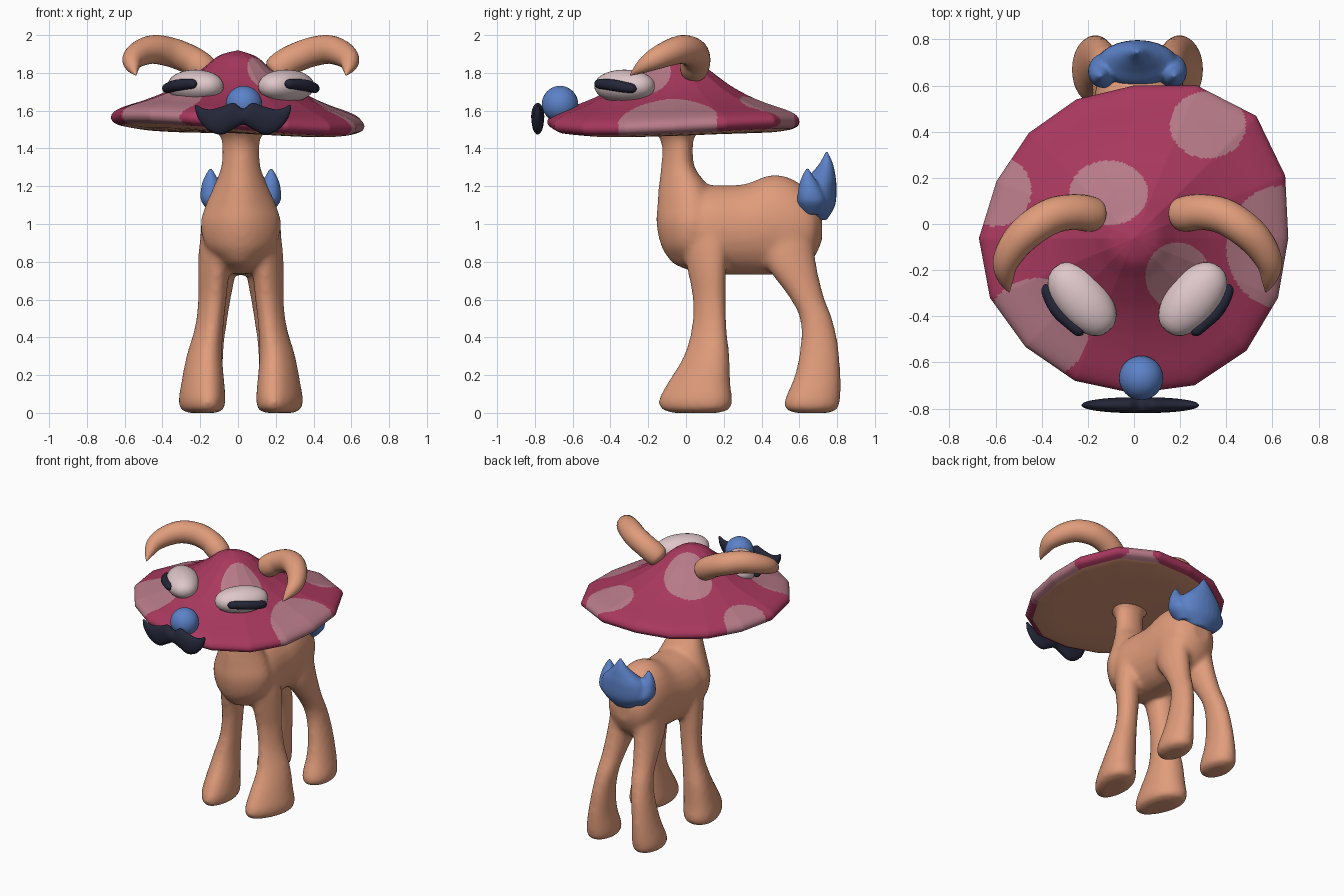
import bpy, bmesh, math
from mathutils import Vector, Matrix

old = bpy.data.objects.get("Cube")
if old:
    bpy.data.objects.remove(old, do_unlink=True)

AXIS = 0.015  # x of the animal's mirror plane


def material(name, *rgb):
    lin = [((c / 255 + 0.055) / 1.055) ** 2.4 for c in rgb] + [1]
    m = bpy.data.materials.new(name)
    m.use_nodes = True
    m.diffuse_color = lin
    m.node_tree.nodes["Principled BSDF"].inputs["Base Color"].default_value = lin
    return m


skin = material("tan skin", 224, 156, 123)
red = material("crimson cap", 168, 56, 94)
pink = material("pale pink spot", 182, 122, 136)
white = material("pinkish white eye", 222, 198, 201)
blue = material("soft blue", 92, 130, 200)
black = material("dark navy", 36, 38, 56)


def finish(name, bm, *mats):
    bmesh.ops.recalc_face_normals(bm, faces=bm.faces)
    for f in bm.faces:
        f.smooth = True
    me = bpy.data.meshes.new(name)
    bm.to_mesh(me)
    bm.free()
    for m in mats:
        me.materials.append(m)
    ob = bpy.data.objects.new(name, me)
    bpy.context.collection.objects.link(ob)
    return ob


def spline(rows, steps=5):
    """Catmull-Rom interpolation of whole rows (position and radii)."""
    vs = [Vector(r) for r in rows]
    out = []
    for i in range(len(vs) - 1):
        p0, p1, p2, p3 = vs[max(i - 1, 0)], vs[i], vs[i + 1], vs[min(i + 2, len(vs) - 1)]
        for k in range(steps):
            t = k / steps
            out.append(p1 + (p2 - p0) * (t / 2) + (2 * p0 - 5 * p1 + 4 * p2 - p3) * (t * t / 2)
                       + (3 * p1 - p0 - 3 * p2 + p3) * (t ** 3 / 2))
    return out + [vs[-1]]


def loft(bm, rows, side=1, plane=None, egg=0, n=24):
    """Skin ellipses (x, y, z, a, b) along rows; plane gives fixed ring axes,
    egg narrows the front of each ring."""
    pts = spline(rows)
    rings = []
    for i, p in enumerate(pts):
        c = Vector(p[:3])
        if plane:
            u, v = Vector(plane[0]), Vector(plane[1])
        else:
            t = Vector(pts[min(i + 1, len(pts) - 1)][:3]) - Vector(pts[max(i - 1, 0)][:3])
            u = t.cross(Vector((0, -0.5, 1))).normalized()
            v = u.cross(t).normalized()
        ring = []
        for k in range(n):
            a = math.tau * k / n
            wide = math.cos(a) * (1 + egg * math.sin(a))
            q = c + u * (max(p[3], 0.002) * wide) + v * (max(p[4], 0.002) * math.sin(a))
            ring.append(bm.verts.new((AXIS + side * q.x, q.y, q.z)))
        rings.append(ring)
    for r, s in zip(rings, rings[1:]):
        for k in range(n):
            bm.faces.new((r[k], r[(k + 1) % n], s[(k + 1) % n], s[k]))
    bm.faces.new(rings[0])
    bm.faces.new(rings[-1])


def fuse(ob, voxel, rounds):
    rm = ob.modifiers.new("Fuse", 'REMESH')
    rm.mode = 'VOXEL'
    rm.voxel_size = voxel
    rm.use_smooth_shade = True
    sm = ob.modifiers.new("Soften", 'SMOOTH')
    sm.factor = 0.5
    sm.iterations = rounds


X, Y, Z = (1, 0, 0), (0, 1, 0), (0, 0, 1)
TOE_IN = (0.15, 1, 0)

# Body: torso, neck and four legs fused into one skin
bm = bmesh.new()
loft(bm, [(0, -.13, .97, .05, .08), (0, -.08, .97, .11, .17), (0, 0, .97, .175, .21),
          (0, .1, .97, .213, .235), (0, .3, .97, .2, .24), (0, .45, .995, .195, .265),
          (0, .57, .985, .185, .25), (0, .67, .98, .15, .17), (0, .72, .99, .07, .08)], plane=(X, Z))
loft(bm, [(0, .02, .8, .1, .1), (0, 0, .88, .18, .13), (0, 0, 1, .208, .157),
          (0, 0, 1.1, .182, .152), (0, -.015, 1.2, .14, .13), (0, -.043, 1.3, .103, .09),
          (0, -.045, 1.4, .096, .082), (0, -.05, 1.46, .105, .095), (0, -.05, 1.51, .15, .14)],
     plane=(X, Y), egg=.25)
front_leg = [(.11, .09, 1, .09, .12), (.13, .1, .86, .087, .118), (.142, .112, .73, .08, .1),
             (.149, .122, .6, .073, .088), (.166, .122, .45, .074, .093), (.19, .108, .3, .092, .122),
             (.197, .066, .15, .111, .17), (.2, .05, .07, .119, .195), (.2, .05, .02, .109, .182),
             (.2, .05, 0, .07, .12)]
back_leg = [(.09, .53, .96, .09, .14), (.107, .555, .79, .088, .135), (.125, .635, .62, .075, .094),
            (.14, .688, .5, .07, .086), (.16, .706, .36, .07, .1), (.178, .697, .2, .082, .122),
            (.186, .67, .07, .1, .147), (.186, .665, .02, .09, .138), (.186, .665, 0, .055, .09)]
for s in (-1, 1):
    loft(bm, front_leg, s, (X, TOE_IN), egg=.2)
    loft(bm, back_leg, s, (X, Y))
fuse(finish("body", bm, skin), 0.016, 10)

# Tail: one tall prong between two short ones
bm = bmesh.new()
loft(bm, [(0, .7, 1.02, .07, .045), (0, .7, 1.1, .165, .09), (0, .7, 1.2, .165, .097),
          (0, .725, 1.265, .105, .065), (0, .742, 1.32, .05, .036), (0, .745, 1.385, .005, .005)], plane=(X, Y))
for s in (-1, 1):
    loft(bm, [(.1, .67, 1.05, .05, .05), (.145, .665, 1.12, .065, .075), (.157, .653, 1.2, .052, .056),
              (.16, .645, 1.25, .032, .032), (.16, .642, 1.3, .004, .004)], s, (X, Y))
fuse(finish("tail", bm, blue), 0.01, 3)

# Mushroom cap: lathe on an uneven sixteen-sided rim, spots chosen by distance
RIM = [.99, 1.05, 1.11, 1.06, .98, .965, .955, .955, .995, 1, .985, .99, .995, 1.02, 1.02, 1]
CUTS, STEPS = 24, 12
TOP = [(0, 1.92), (.1, 1.888), (.19, 1.815), (.3, 1.735), (.4, 1.68), (.5, 1.638), (.6, 1.603),
       (.655, 1.575), (.675, 1.545), (.665, 1.517), (.63, 1.5)]
UNDER = [(.63, 1.5), (.52, 1.485), (.3, 1.48), (0, 1.48)]
SPOTS = [(-.11, .135, .17, .14), (.32, .43, .165, .145), (-.6, .145, .155, .155),
         (-.42, -.455, .225, .22), (.19, -.225, .14, .145), (.64, -.1, .24, .265)]
corners = [Vector((math.cos(math.tau * k / 16), math.sin(math.tau * k / 16))) * r for k, r in enumerate(RIM)]
outline = [p.lerp(q, j / CUTS) for p, q in zip(corners, corners[1:] + corners[:1]) for j in range(CUTS)]
count = len(outline)
bm = bmesh.new()
rings = []
for r, z in spline(TOP, STEPS) + spline(UNDER, 3)[1:]:
    flat = [p * max(r, 0.001) for p in outline]
    rings.append([bm.verts.new((p.x, p.y - 0.062, z - 0.035 * p.x + 0.08 * p.x * p.y)) for p in flat])
top_rings = (len(TOP) - 1) * STEPS
for i, (r, s) in enumerate(zip(rings, rings[1:])):
    for k in range(count):
        f = bm.faces.new((r[k], r[(k + 1) % count], s[(k + 1) % count], s[k]))
        c = f.calc_center_median()
        if i >= top_rings:
            f.material_index = 2
        elif any(((c.x - x) / a) ** 2 + ((c.y - y) / b) ** 2 < 1 for x, y, a, b in SPOTS):
            f.material_index = 1
bm.faces.new(rings[0])
bm.faces.new(rings[-1]).material_index = 2
finish("mushroom_cap", bm, red, pink, skin)


def ellipsoid(name, mat, centre, radii, turn=0, blunt=0):
    """Sphere scaled to radii; blunt fattens the two ends of its x axis."""
    bm = bmesh.new()
    bmesh.ops.create_uvsphere(bm, u_segments=32, v_segments=20, radius=1)
    for v in bm.verts:
        v.co.yz *= max(1 - v.co.x ** 2, 0.001) ** -blunt
    m = Matrix.Translation(centre) @ Matrix.Rotation(turn, 4, 'Z') @ Matrix.Diagonal((*radii, 1))
    bmesh.ops.transform(bm, matrix=m, verts=bm.verts)
    return finish(name, bm, mat)


# Horns, eyes and slit pupils, mirrored
for s, label in ((-1, "right"), (1, "left")):
    bm = bmesh.new()
    loft(bm, [(.155, .035, 1.79, .02, .02), (.175, .038, 1.805, .065, .065), (.215, .045, 1.835, .078, .078),
              (.28, .052, 1.875, .077, .077), (.37, .035, 1.909, .078, .078), (.46, -.02, 1.924, .076, .076),
              (.53, -.09, 1.905, .069, .069), (.572, -.17, 1.87, .056, .056),
              (.57, -.24, 1.828, .034, .034), (.556, -.295, 1.788, .003, .003)], s)
    finish(label + "_horn", bm, skin)
    ellipsoid(label + "_eye", white, (AXIS + s * .24, -.325, 1.73), (.181, .112, .087),
              s * math.radians(50), 0.08)
    bm = bmesh.new()
    loft(bm, [(.237, -.48, 1.743, .004, .004), (.25, -.467, 1.742, .023, .023), (.29, -.43, 1.74, .028, .028),
              (.342, -.38, 1.734, .03, .03), (.377, -.324, 1.724, .028, .028),
              (.395, -.28, 1.717, .023, .023), (.402, -.262, 1.715, .004, .004)], s)
    finish(label + "_pupil", bm, black)

# Nose and curled moustache
ellipsoid("nose", blue, (AXIS + .016, -.667, 1.635), (.096, .096, .096))
half = [(.05, 1.572, .034, .069), (.11, 1.548, .032, .074), (.17, 1.547, .027, .06),
        (.215, 1.57, .02, .044), (.243, 1.6, .012, .03), (.254, 1.62, .003, .008)]
mirrored = [(-x, *rest) for x, *rest in reversed(half)]
bm = bmesh.new()
loft(bm, [(x + .012, -.785, *rest) for x, *rest in mirrored + [(0, 1.568, .035, .042)] + half], plane=(Y, Z))
finish("moustache", bm, black)
